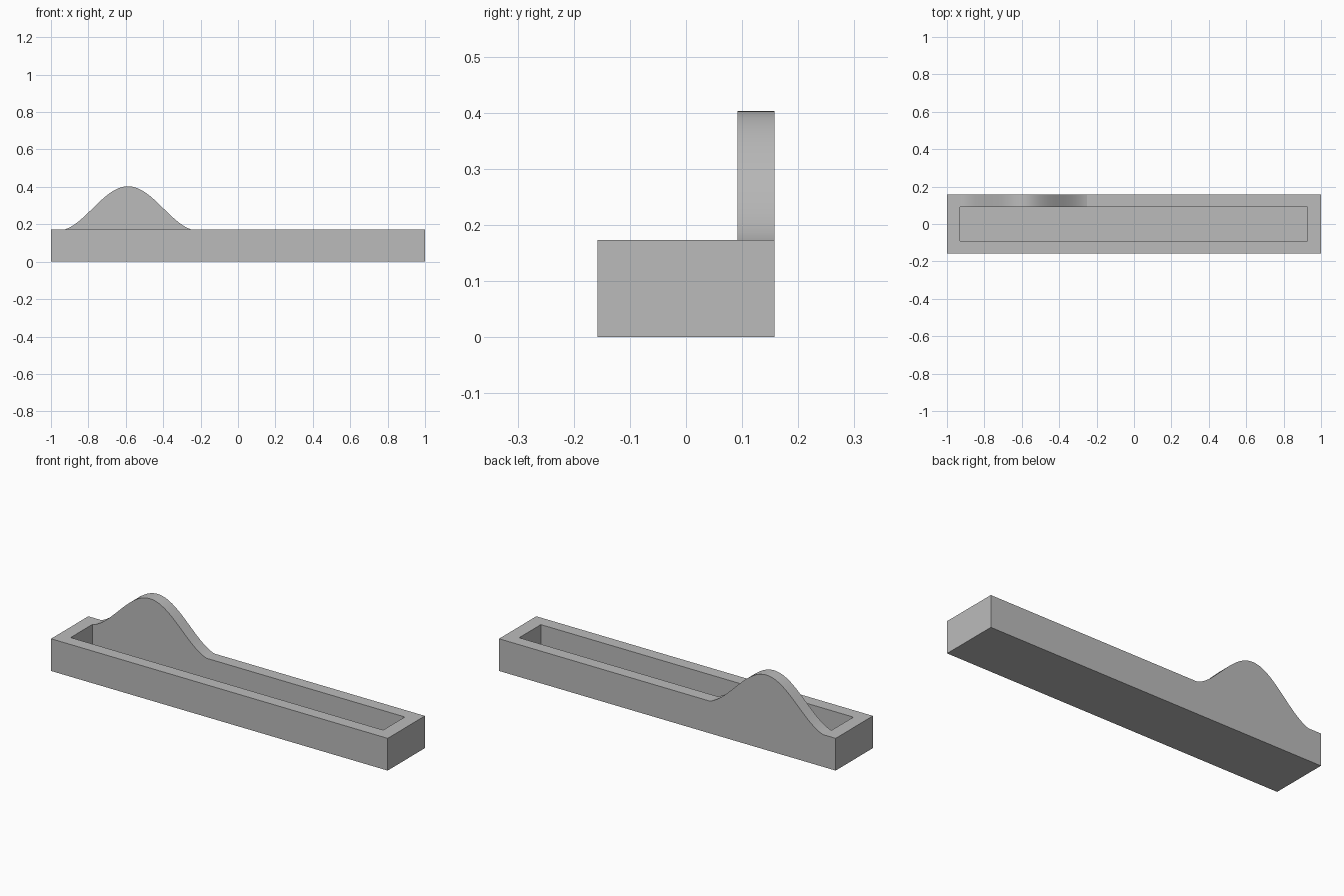
import bpy
import bmesh
from math import cos, pi, radians
from mathutils import Matrix, Vector

cube = bpy.data.objects.get("Cube")
if cube:
    bpy.data.objects.remove(cube, do_unlink=True)

HALF_Y = 0.158       # half of the tray's width
RIM_Z = 0.173        # height of the rim
INNER_Y = 0.092      # half of the pocket's width
FLOOR_Z = 0.06       # pocket floor
HUMP_X, HUMP_REACH = -0.588, 0.336
TROUGH_Z, PEAK_Z, HALF_WAVE = 0.165, 0.403, 0.38
STEPS = 48

grey = bpy.data.materials.new("plain grey")
grey.use_nodes = True
grey.diffuse_color = (0.5, 0.5, 0.5, 1)
grey.node_tree.nodes["Principled BSDF"].inputs["Base Color"].default_value = (0.5, 0.5, 0.5, 1)


def add_object(name, bm):
    bmesh.ops.recalc_face_normals(bm, faces=bm.faces)
    mesh = bpy.data.meshes.new(name)
    bm.to_mesh(mesh)
    bm.free()
    mesh.materials.append(grey)
    obj = bpy.data.objects.new(name, mesh)
    bpy.context.collection.objects.link(obj)
    return obj


def add_box(name, low, high):
    low, high = Vector(low), Vector(high)
    bm = bmesh.new()
    matrix = Matrix.Translation((low + high) / 2) @ Matrix.Diagonal((high - low).to_4d())
    bmesh.ops.create_cube(bm, size=1, matrix=matrix)
    return add_object(name, bm)


def hump_point(i):
    # Smooth wave that meets the rim at both ends
    dx = HUMP_REACH * (2 * i / STEPS - 1)
    z = TROUGH_Z + (PEAK_Z - TROUGH_Z) * (1 + cos(pi * dx / HALF_WAVE)) / 2
    return HUMP_X + dx, RIM_Z if i in (0, STEPS) else max(z, RIM_Z)


# Tray body: side outline with the hump, extruded across the width
outline = [(1, 0), (-1, 0), (-1, RIM_Z)]
outline += [hump_point(i) for i in range(STEPS + 1)]
outline.append((1, RIM_Z))
bm = bmesh.new()
face = bm.faces.new([bm.verts.new((x, -HALF_Y, z)) for x, z in outline])
side = bmesh.ops.extrude_face_region(bm, geom=[face])
moved = [g for g in side["geom"] if isinstance(g, bmesh.types.BMVert)]
bmesh.ops.translate(bm, verts=moved, vec=(0, 2 * HALF_Y, 0))
tray = add_object("tray", bm)

# Leave the hump on the back wall only, then hollow the pocket
cutters = [
    add_box("hump_cutter", (-1.1, -0.3, RIM_Z), (1.1, INNER_Y, 0.6)),
    add_box("pocket_cutter", (-0.93, -INNER_Y, FLOOR_Z), (0.927, INNER_Y, 0.6)),
]
bpy.ops.object.select_all(action="DESELECT")
bpy.context.view_layer.objects.active = tray
tray.select_set(True)
for cutter in cutters:
    cut = tray.modifiers.new(cutter.name, "BOOLEAN")
    cut.operation = "DIFFERENCE"
    cut.solver = "EXACT"
    cut.object = cutter
    bpy.ops.object.modifier_apply(modifier=cut.name)
    bpy.data.objects.remove(cutter, do_unlink=True)

bpy.ops.object.shade_smooth_by_angle(angle=radians(12))
